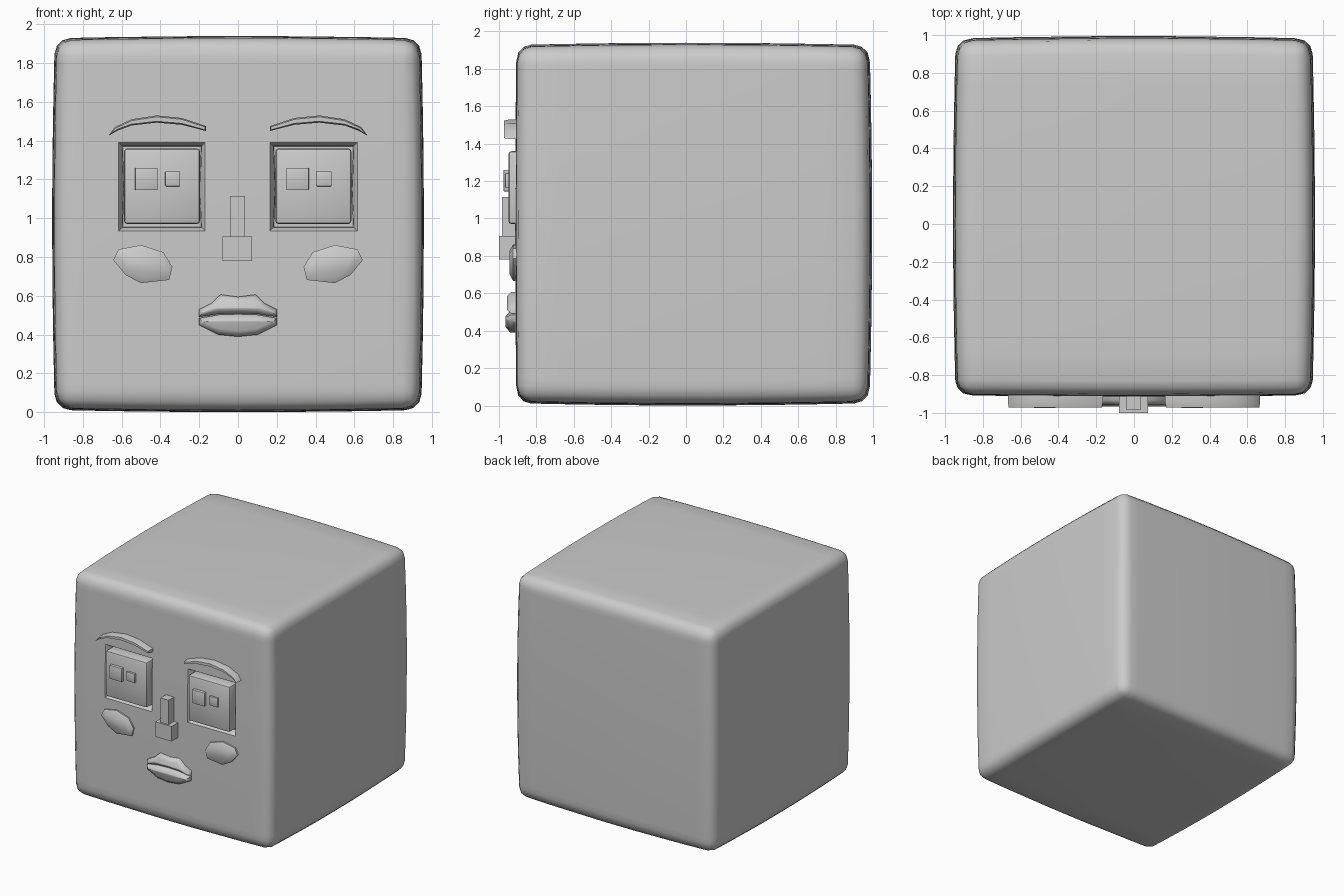
import bpy, bmesh
from mathutils import Vector

if "Cube" in bpy.data.objects:
    bpy.data.objects.remove(bpy.data.objects["Cube"])

grey = bpy.data.materials.new("grey")
grey.diffuse_color = (0.6, 0.6, 0.6, 1)
grey.use_nodes = True
grey.node_tree.nodes["Principled BSDF"].inputs["Base Color"].default_value = grey.diffuse_color


def finish(name, bm, angle=0.6):
    """Turn a bmesh into a named, smooth-shaded object."""
    bmesh.ops.recalc_face_normals(bm, faces=bm.faces)
    me = bpy.data.meshes.new(name)
    bm.to_mesh(me)
    bm.free()
    me.materials.append(grey)
    ob = bpy.data.objects.new(name, me)
    bpy.context.collection.objects.link(ob)
    bpy.ops.object.select_all(action='DESELECT')
    ob.select_set(True)
    bpy.context.view_layer.objects.active = ob
    bpy.ops.object.shade_smooth_by_angle(angle=angle)
    return ob


def block(name, x0, x1, z0, z1, y0, y1, bevel=0.0):
    """Box from its extents, with optional rounded edges."""
    bm = bmesh.new()
    bmesh.ops.create_cube(bm, size=1)
    for v in bm.verts:
        v.co = ((x0 + x1) / 2 + v.co.x * (x1 - x0),
                (y0 + y1) / 2 + v.co.y * (y1 - y0),
                (z0 + z1) / 2 + v.co.z * (z1 - z0))
    if bevel:
        bmesh.ops.bevel(bm, geom=bm.edges[:], offset=bevel, segments=2,
                        profile=0.5, affect='EDGES')
    return finish(name, bm)


def relief(name, outline, y_back, y_front, inset, side=1, angle=0.9):
    """Raised shape from an (x, z) outline, with a softened front rim."""
    bm = bmesh.new()
    verts = [bm.verts.new((x * side, y_back, z)) for x, z in outline]
    face = bm.faces.new(verts)
    depth = y_front - y_back
    ring = bmesh.ops.extrude_face_region(bm, geom=[face])["geom"]
    for v in ring:
        if isinstance(v, bmesh.types.BMVert):
            v.co.y += depth * 0.7
    front = [f for f in ring if isinstance(f, bmesh.types.BMFace)]
    bmesh.ops.recalc_face_normals(bm, faces=bm.faces)
    bmesh.ops.inset_region(bm, faces=front, thickness=inset, use_even_offset=False)
    for v in front[0].verts:
        v.co.y = y_front
    return finish(name, bm, angle)


# Head: rounded cube with gently bulging sides
bm = bmesh.new()
bmesh.ops.create_cube(bm, size=2)
bmesh.ops.bevel(bm, geom=bm.edges[:], offset=0.085, segments=3,
                profile=0.5, affect='EDGES')
sockets = [(-0.615, -0.17), (0.165, 0.615)]
S_BOTTOM, S_TOP = 0.935, 1.39
HX, HZ, CZ = 0.93, 0.945, 0.97
cuts_x = [x / HX for pair in sockets for x in pair] + [0, -0.83, 0.83]
cuts_z = [(z - CZ) / HZ for z in (S_BOTTOM, S_TOP, 0.15, 0.4, 0.65, 1.15, 1.6, 1.8)]
cuts_y = [-0.75, -0.5, -0.25, 0, 0.25, 0.5, 0.75]
for axis, cuts in enumerate((cuts_x, cuts_y, cuts_z)):
    normal = Vector((0, 0, 0))
    normal[axis] = 1
    for c in cuts:
        bmesh.ops.bisect_plane(bm, geom=bm.verts[:] + bm.edges[:] + bm.faces[:],
                               plane_co=normal * c, plane_no=normal)
front_faces = [f for f in bm.faces if f.calc_center_median().y < -0.999]
for v in bm.verts:
    x, y, z = v.co
    hy, ky = (0.9, 0.015) if y < 0 else (0.968, 0.028)
    kx = 0.03 if abs(y) < 0.9999 else 0.0   # keep the face features in place
    kz = 0.026 if abs(y) < 0.9999 else 0.0
    v.co = (HX * x * (1 + kx * (1 - (y * y + z * z) / 2)),
            hy * y * (1 + ky * (1 - (x * x + z * z) / 2)),
            CZ + HZ * z * (1 + kz * (1 - (x * x + y * y) / 2)))

# Eye sockets: inset and pushed in
for x0, x1 in sockets:
    picked = []
    for f in front_faces:
        c = f.calc_center_median()
        if x0 < c.x < x1 and S_BOTTOM < c.z < S_TOP:
            picked.append(f)
    bmesh.ops.inset_region(bm, faces=picked, thickness=0.025, depth=-0.03)
    bmesh.ops.inset_region(bm, faces=picked, thickness=0.004, depth=-0.03)
finish("head", bm, 0.7)

# Eyes: the same block and two glints for each socket
for label, dx in (("left", -0.78), ("right", 0.0)):
    block(label + "_eye", 0.192 + dx, 0.585 + dx, 0.97, 1.36, -0.95, -0.82, 0.018)
    block(label + "_pupil", 0.25 + dx, 0.365 + dx, 1.145, 1.26, -0.975, -0.93, 0.003)
    block(label + "_glint", 0.405 + dx, 0.482 + dx, 1.165, 1.242, -0.967, -0.93, 0.003)

# Brows and cheeks, mirrored
brow = [(0.668, 1.425), (0.635, 1.47), (0.55, 1.51), (0.42, 1.53), (0.29, 1.517),
        (0.165, 1.475), (0.165, 1.45), (0.29, 1.482), (0.42, 1.493),
        (0.55, 1.478), (0.62, 1.452)]
cheek = [(0.643, 0.785), (0.615, 0.84), (0.5, 0.862), (0.385, 0.825), (0.338, 0.75),
         (0.355, 0.682), (0.5, 0.666), (0.58, 0.708)]
for label, side in (("left", -1), ("right", 1)):
    relief(label + "_brow", brow, -0.88, -0.972, 0.007, side)
    relief(label + "_cheek", cheek, -0.88, -0.943, 0.035, side)

# Nose
block("nose_bridge", -0.04, 0.035, 0.88, 1.115, -0.985, -0.88)
block("nose_tip", -0.08, 0.073, 0.78, 0.907, -1.0, -0.88)

# Lips
upper = [(-0.2, 0.53), (-0.14, 0.56), (-0.09, 0.607), (0, 0.595), (0.09, 0.607),
         (0.14, 0.56), (0.2, 0.53), (0.2, 0.492), (0.1, 0.507), (0, 0.51),
         (-0.1, 0.507), (-0.2, 0.492)]
lower = [(-0.2, 0.45), (-0.2, 0.485), (-0.1, 0.503), (0, 0.506), (0.1, 0.503),
         (0.2, 0.485), (0.2, 0.45), (0.1, 0.4), (0, 0.39), (-0.1, 0.4)]
relief("upper_lip", upper, -0.88, -0.957, 0.025)
relief("lower_lip", lower, -0.88, -0.965, 0.03)
